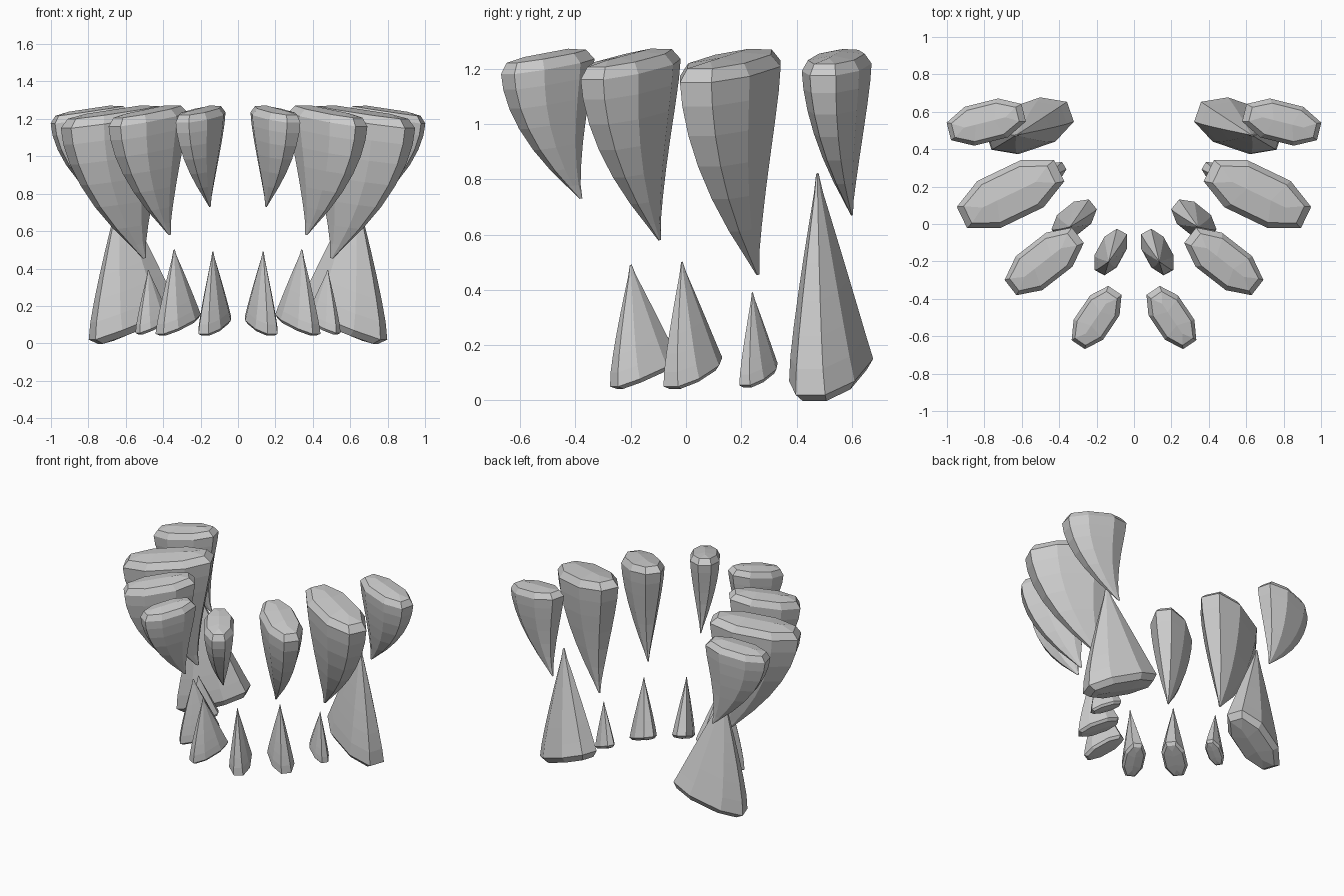
import bpy, bmesh
from mathutils import Vector

if "Cube" in bpy.data.objects:
    bpy.data.objects.remove(bpy.data.objects["Cube"])

# Elongated octagon cross-section (along, across)
OCT = [(1, .45), (.45, 1), (-.45, 1), (-1, .45),
       (-1, -.45), (-.45, -1), (.45, -1), (1, -.45)]
STEPS = [0, .12, .27, .43, .6, .77, .9, 1]


def tooth(name, side, center, half, width, z_out, z_in, tip, dome, bend, taper):
    """Curved octagonal fang: tilted domed root, sides sweeping to the tip."""
    c = Vector((center[0], center[1], (z_out + z_in) / 2))
    tip = Vector(tip)
    u = Vector((half[0], half[1], (z_out - z_in) / 2))      # towards the outer end
    v = Vector((-half[1], half[0], 0)).normalized() * width
    n = u.cross(v).normalized()
    if n.dot(tip - c) > 0:
        n = -n
    bm = bmesh.new()

    def ring(p, su, sv):
        pts = [p + u * a * su + v * b * sv for a, b in OCT]
        return [bm.verts.new((q.x * side, q.y, q.z)) for q in pts]

    # Root: ridge, inset ring, then the sides
    rings = [ring(c + n * dome, .55, 0), ring(c + n * dome * .75, .86, .8)]
    for t in STEPS:
        s = max(1 - t ** taper, .03)
        p = c.lerp(tip, t ** bend)
        p.z = c.z + (tip.z - c.z) * t
        rings.append(ring(p, s, s))
    for a, b in zip(rings, rings[1:]):
        for i in range(8):
            j = (i + 1) % 8
            bm.faces.new((a[i], a[j], b[j], b[i]))
    bm.faces.new(rings[-1])
    bmesh.ops.remove_doubles(bm, verts=bm.verts, dist=.0005)
    bmesh.ops.recalc_face_normals(bm, faces=bm.faces)
    me = bpy.data.meshes.new(name)
    bm.to_mesh(me)
    bm.free()
    bpy.context.collection.objects.link(bpy.data.objects.new(name, me))


# center, half axis (outer direction), half width, outer z, inner z, tip, dome
UPPER = [
    ((.20, -.50), (.098, -.145), .095, 1.18, 1.235, (.15, -.38, .73), .05),
    ((.48, -.20), (.18, -.14), .115, 1.16, 1.235, (.365, -.095, .58), .055),
    ((.66, .16), (.26, -.125), .14, 1.15, 1.23, (.50, .26, .455), .06),
    ((.79, .545), (.20, -.05), .107, 1.175, 1.235, (.63, .60, .67), .05),
]
LOWER = [
    ((.125, -.15), (.06, -.11), .068, .05, .15, (.135, -.20, .49), .022),
    ((.32, .025), (.10, -.08), .075, .05, .155, (.342, -.015, .50), .022),
    ((.455, .262), (.082, -.05), .05, .055, .135, (.48, .24, .39), .02),
    ((.56, .525), (.22, -.075), .125, .02, .20, (.63, .475, .82), .05),
]

# Both jaws, mirrored left and right
for side, label in ((1, "right"), (-1, "left")):
    for i, row in enumerate(UPPER, 1):
        tooth(f"upper_tooth_{i}_{label}", side, *row, 2.3, 1.5)
    for i, row in enumerate(LOWER, 1):
        tooth(f"lower_tooth_{i}_{label}", side, *row, .75, 1.1)
